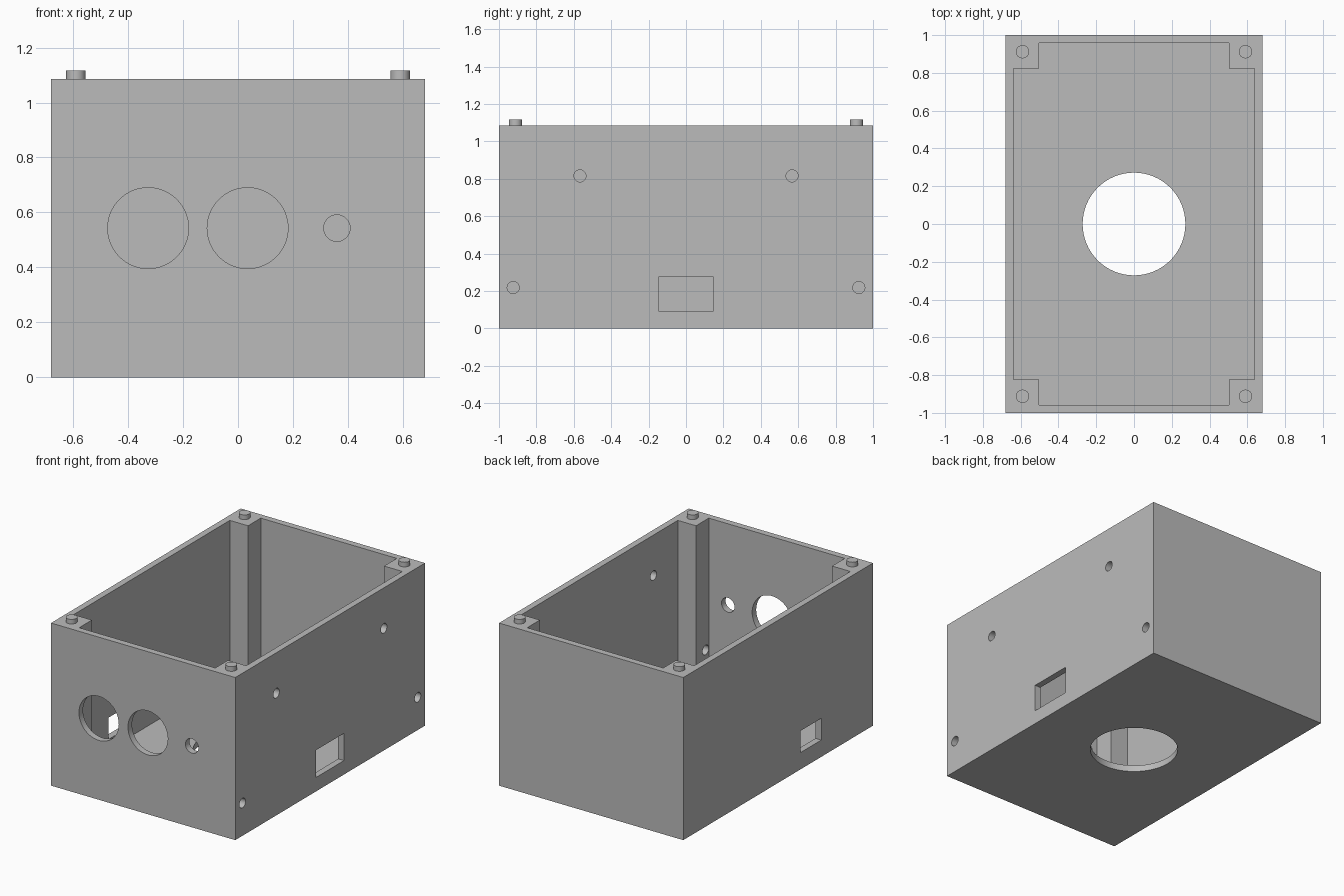
import bpy
import bmesh
from math import pi

if "Cube" in bpy.data.objects:
    bpy.data.objects.remove(bpy.data.objects["Cube"], do_unlink=True)

W, L, H = 0.68, 1.0, 1.085      # half width, half length, height
WALL = 0.043

grey = bpy.data.materials.new("plain grey")
grey.use_nodes = True
grey.diffuse_color = (0.5, 0.5, 0.5, 1)
grey.node_tree.nodes["Principled BSDF"].inputs["Base Color"].default_value = (0.5, 0.5, 0.5, 1)


def box(name, lo, hi):
    bpy.ops.mesh.primitive_cube_add(size=1, location=[(a + b) / 2 for a, b in zip(lo, hi)])
    ob = bpy.context.object
    ob.name = name
    ob.scale = [b - a for a, b in zip(lo, hi)]
    bpy.ops.object.transform_apply(location=True, rotation=True, scale=True)
    ob.data.materials.append(grey)
    return ob


def cylinder(name, centre, radius, depth, rot=(0, 0, 0)):
    bpy.ops.mesh.primitive_cylinder_add(vertices=64, radius=radius, depth=depth,
                                        location=centre, rotation=rot)
    ob = bpy.context.object
    ob.name = name
    bpy.ops.object.transform_apply(location=True, rotation=True, scale=True)
    ob.data.materials.append(grey)
    return ob


def prism(name, points, z0, z1):
    bm = bmesh.new()
    face = bm.faces.new([bm.verts.new((x, y, z0)) for x, y in points])
    top = bmesh.ops.extrude_face_region(bm, geom=[face])["geom"]
    bmesh.ops.translate(bm, vec=(0, 0, z1 - z0),
                        verts=[v for v in top if isinstance(v, bmesh.types.BMVert)])
    bmesh.ops.recalc_face_normals(bm, faces=bm.faces)
    mesh = bpy.data.meshes.new(name)
    bm.to_mesh(mesh)
    bm.free()
    ob = bpy.data.objects.new(name, mesh)
    bpy.context.collection.objects.link(ob)
    mesh.materials.append(grey)
    return ob


def cut(target, cutter):
    mod = target.modifiers.new("cut", "BOOLEAN")
    mod.operation = "DIFFERENCE"
    mod.solver = "EXACT"
    mod.object = cutter
    bpy.context.view_layer.objects.active = target
    bpy.ops.object.modifier_apply(modifier=mod.name)
    bpy.data.objects.remove(cutter, do_unlink=True)


def smooth(ob):
    bpy.ops.object.select_all(action="DESELECT")
    ob.select_set(True)
    bpy.context.view_layer.objects.active = ob
    bpy.ops.object.shade_smooth_by_angle(angle=pi / 6)


# Open box, hollowed so that a square post stays in each corner
body = box("box_body", (-W, -L, 0), (W, L, H))
ix, iy, px, py = W - WALL, L - WALL, 0.502, 0.823
quarter = [(ix, py), (px, py), (px, iy)]
outline = (quarter + [(-x, y) for x, y in reversed(quarter)]
           + [(-x, -y) for x, y in quarter] + [(x, -y) for x, y in reversed(quarter)])
cut(body, prism("cavity", outline, WALL, H + 0.1))

# Round opening in the floor
cut(body, cylinder("floor_opening", (0, 0, 0), 0.272, 0.3))

# Two large holes and one small hole in the front wall
for x, r in ((-0.327, 0.147), (0.035, 0.147), (0.36, 0.048)):
    cut(body, cylinder("front_hole", (x, -L, 0.543), r, 0.2, (pi / 2, 0, 0)))

# Screw holes in the left wall; the lower ones run through the posts
for side in (-1, 1):
    for y, z in ((0.567, 0.815), (0.924, 0.218)):
        cut(body, cylinder("screw_hole", (W, side * y, z), 0.032, 0.5, (0, pi / 2, 0)))

# Rectangular slots low in both long walls
cut(body, box("left_slot", (W - 0.1, -0.147, 0.093), (W + 0.1, 0.147, 0.275)))
cut(body, box("right_slot", (-W - 0.1, -0.455, 0.112), (-W + 0.1, -0.238, 0.257)))
smooth(body)

# Locating pins on top of the posts
for sx, xname in ((-1, "right"), (1, "left")):
    for sy, yname in ((-1, "front"), (1, "back")):
        pin = cylinder(f"{yname}_{xname}_pin", (sx * 0.59, sy * 0.912, H + 0.0105), 0.035, 0.041)
        smooth(pin)
